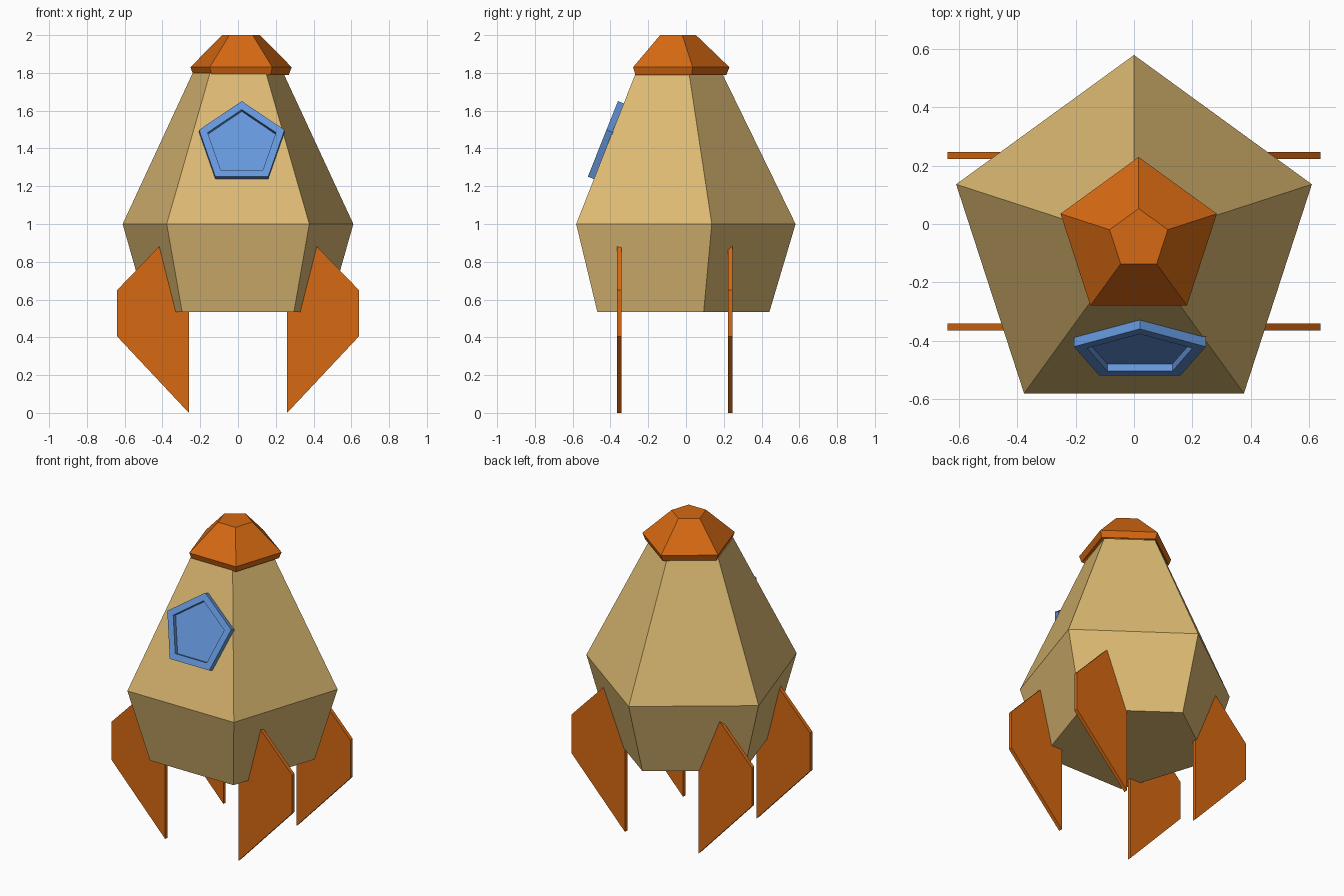
import bpy, bmesh, math
from mathutils import Matrix

if "Cube" in bpy.data.objects:
    bpy.data.objects.remove(bpy.data.objects["Cube"])


def material(name, rgb):
    m = bpy.data.materials.new(name)
    m.diffuse_color = (*rgb, 1)
    m.use_nodes = True
    m.node_tree.nodes["Principled BSDF"].inputs["Base Color"].default_value = m.diffuse_color
    return m


TAN = material("tan", (0.72, 0.49, 0.17))
ORANGE = material("orange", (0.67, 0.14, 0.006))
BLUE = material("blue", (0.13, 0.31, 0.72))


def finish(name, bm, mat):
    bmesh.ops.recalc_face_normals(bm, faces=bm.faces)
    mesh = bpy.data.meshes.new(name)
    bm.to_mesh(mesh)
    bm.free()
    mesh.materials.append(mat)
    obj = bpy.data.objects.new(name, mesh)
    bpy.context.collection.objects.link(obj)
    return obj


def pentagon_loft(name, profile, mat, matrix):
    """Stack pentagon rings of (radius, z), capped at both ends."""
    bm = bmesh.new()
    rings = []
    for r, z in profile:
        ring = []
        for i in range(5):
            a = math.pi / 2 + i * math.tau / 5
            ring.append(bm.verts.new((r * math.cos(a), r * math.sin(a), z)))
        rings.append(ring)
    for lo, hi in zip(rings, rings[1:]):
        for i in range(5):
            j = (i + 1) % 5
            bm.faces.new((lo[i], lo[j], hi[j], hi[i]))
    bm.faces.new(rings[0])
    bm.faces.new(rings[-1])
    bm.transform(matrix)
    return finish(name, bm, mat)


def fin(name, side, y, mat, thickness=0.024):
    """Flat plate with cut corners, its inner edge buried in the hull."""
    outline = [(0.26, 0.0), (0.64, 0.405), (0.64, 0.65), (0.26, 1.045)]
    bm = bmesh.new()
    face = bm.faces.new([bm.verts.new((side * x, y - thickness / 2, z)) for x, z in outline])
    out = bmesh.ops.extrude_face_region(bm, geom=[face])
    moved = [v for v in out["geom"] if isinstance(v, bmesh.types.BMVert)]
    bmesh.ops.translate(bm, verts=moved, vec=(0, thickness, 0))
    return finish(name, bm, mat)


# Hull
pentagon_loft("hull", [(0.503, 0.533), (0.642, 1.0), (0.252, 1.80)], TAN,
              Matrix.Translation((0, -0.062, 0)))

# Nose cap: a thick shell over the hull top
pentagon_loft("nose_cap",
              [(0.09, 1.955), (0.266, 1.79), (0.282, 1.83), (0.105, 2.0)], ORANGE,
              Matrix.Translation((0.016, -0.052, 0)))

# Porthole: raised frame with a recessed pane, lying on the sloping front face
tilt = math.atan2(0.929, 0.371)
pentagon_loft("porthole",
              [(0.238, 0.0), (0.238, 0.037), (0.19, 0.037), (0.19, 0.01)], BLUE,
              Matrix.Translation((0.02, -0.414, 1.416)) @ Matrix.Rotation(tilt, 4, "X"))

# Four landing fins
for side, side_name in ((-1, "left"), (1, "right")):
    for y, end in ((-0.354, "front"), (0.235, "back")):
        fin(f"{end}_{side_name}_fin", side, y, ORANGE)
